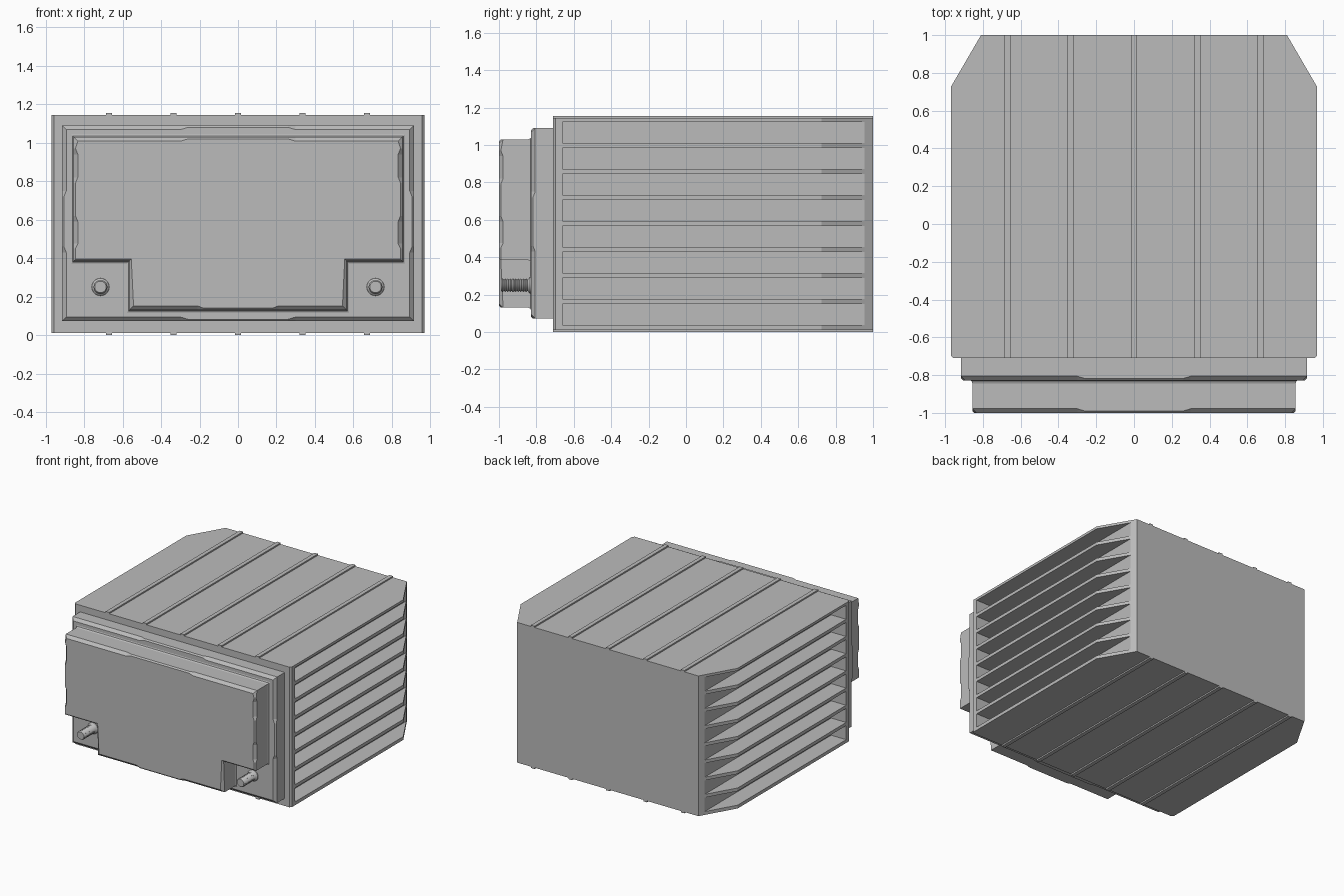
import bpy, bmesh, math
from mathutils import Vector

if "Cube" in bpy.data.objects:
    bpy.data.objects.remove(bpy.data.objects["Cube"], do_unlink=True)

grey = bpy.data.materials.new("light grey metal")
grey.use_nodes = True
COLOUR = (0.5, 0.5, 0.5, 1)
grey.diffuse_color = COLOUR
grey.node_tree.nodes["Principled BSDF"].inputs["Base Color"].default_value = COLOUR


def finish(name, bm):
    bmesh.ops.recalc_face_normals(bm, faces=bm.faces)
    mesh = bpy.data.meshes.new(name)
    bm.to_mesh(mesh)
    bm.free()
    mesh.materials.append(grey)
    obj = bpy.data.objects.new(name, mesh)
    bpy.context.collection.objects.link(obj)
    return obj


def loft(bm, rings):
    """Skin a series of matching rings and cap both ends."""
    loops = [[bm.verts.new(p) for p in ring] for ring in rings]
    for a, b in zip(loops, loops[1:]):
        for i in range(len(a)):
            j = (i + 1) % len(a)
            bm.faces.new((a[i], a[j], b[j], b[i]))
    bm.faces.new(loops[0])
    bm.faces.new(loops[-1])


def box(bm, x0, x1, y0, y1, z0, z1):
    base = [(x0, y0), (x1, y0), (x1, y1), (x0, y1)]
    loft(bm, [[(x, y, z) for x, y in base] for z in (z0, z1)])


def mirrored(half):
    return half + [(-p[0],) + tuple(p[1:]) for p in reversed(half)]


def inset(points, amounts):
    """Move each corner of a counter-clockwise outline inwards with a mitre."""
    result = []
    for i, p in enumerate(points):
        a = (p - points[i - 1]).normalized()
        b = (points[(i + 1) % len(points)] - p).normalized()
        na, nb = Vector((-a.y, a.x)), Vector((-b.y, b.x))
        result.append(p + (na + nb) * amounts[i] / (1 + na.dot(nb)))
    return result


def chamfered_block(name, half, back, front, foot=0):
    """Raised panel whose front chamfer narrows along the middle of each side."""
    outline = mirrored(half)
    pts = [Vector(p[:2]) for p in outline]
    cut = [p[2] for p in outline]
    rings = []
    if foot:  # concave fillet where the panel meets its base
        for out, rise in ((1, 0), (0.3, 0.3)):
            ring = inset(pts, [-foot * out] * len(pts))
            rings.append([(p.x, back - foot * rise, p.y) for p in ring])
    rings.append([(p.x, back - foot, p.y) for p in pts])
    rings.append([(p.x, front + c, p.y) for p, c in zip(pts, cut)])
    rings.append([(p.x, front, p.y) for p in inset(pts, cut)])
    bm = bmesh.new()
    loft(bm, rings)
    return finish(name, bm)


# Housing with clipped rear corners
BOTTOM, TOP, FRONT = 0.011, 1.144, -0.71
plan = mirrored([(0.957, FRONT), (0.97, FRONT + 0.013), (0.97, 0.725), (0.81, 1.0)])
bm = bmesh.new()
loft(bm, [[(x, y, z) for x, y in plan] for z in (BOTTOM, TOP)])
housing = finish("finned_housing", bm)

# Cooling slots, cut into both sides
bm = bmesh.new()
for i in range(8):
    z = 0.038 + i * 0.139
    for x0, x1 in ((0.836, 1.2), (-1.2, -0.836)):
        box(bm, x0, x1, -0.66, 1.1, z, z + 0.113)
cutter = finish("slot_cutter", bm)
cutter.hide_render = True
mod = housing.modifiers.new("slots", "BOOLEAN")
mod.operation = "DIFFERENCE"
mod.solver = "EXACT"
mod.object = cutter
bpy.context.view_layer.objects.active = housing
bpy.ops.object.modifier_apply(modifier=mod.name)
bpy.data.objects.remove(cutter, do_unlink=True)

# Long ribs above and below
for label, z0, z1 in (("top_rib", TOP - 0.01, TOP + 0.011),
                      ("bottom_rib", 0, BOTTOM + 0.01)):
    for i in range(-2, 3):
        bm = bmesh.new()
        x = i * 0.335
        box(bm, x - 0.016, x + 0.016, FRONT, 1.0, z0, z1)
        finish(label, bm)

# Front flange and stepped cover
WIDE, THIN = 0.022, 0.01
chamfered_block("front_flange", [
    (0.26, 0.072, THIN), (0.30, 0.072, WIDE), (0.915, 0.072, WIDE),
    (0.915, 0.43, WIDE), (0.915, 0.46, THIN), (0.915, 0.72, THIN),
    (0.915, 0.75, WIDE), (0.915, 1.09, WIDE), (0.30, 1.09, WIDE),
    (0.26, 1.09, THIN)], FRONT + 0.01, -0.828)

chamfered_block("front_cover", [
    (0.18, 0.13, THIN), (0.21, 0.13, WIDE), (0.565, 0.13, WIDE),
    (0.565, 0.385, THIN), (0.855, 0.385, THIN), (0.855, 0.45, THIN),
    (0.855, 0.475, WIDE), (0.855, 0.59, WIDE), (0.855, 0.62, THIN),
    (0.855, 0.79, THIN), (0.855, 0.82, WIDE), (0.855, 0.94, WIDE),
    (0.855, 0.97, THIN), (0.855, 1.03, WIDE), (0.30, 1.03, WIDE),
    (0.26, 1.03, THIN)], -0.826, -1.0, foot=0.018)

# Threaded terminal studs in the lower corners
SIDES = 20
profile = [(0.047, -0.82), (0.045, -0.834), (0.036, -0.842)]
for i in range(10):
    y = -0.848 - i * 0.014
    profile += [(0.030, y), (0.036, y - 0.007)]
profile += [(0.030, -0.99)]
for name, x in (("left_stud", 0.715), ("right_stud", -0.715)):
    bm = bmesh.new()
    angles = [math.tau * k / SIDES for k in range(SIDES)]
    loft(bm, [[(x + r * math.cos(a), y, 0.25 + r * math.sin(a)) for a in angles]
              for r, y in profile])
    stud = finish(name, bm)
    bpy.ops.object.select_all(action="DESELECT")
    stud.select_set(True)
    bpy.context.view_layer.objects.active = stud
    bpy.ops.object.shade_smooth_by_angle(angle=math.radians(30))
